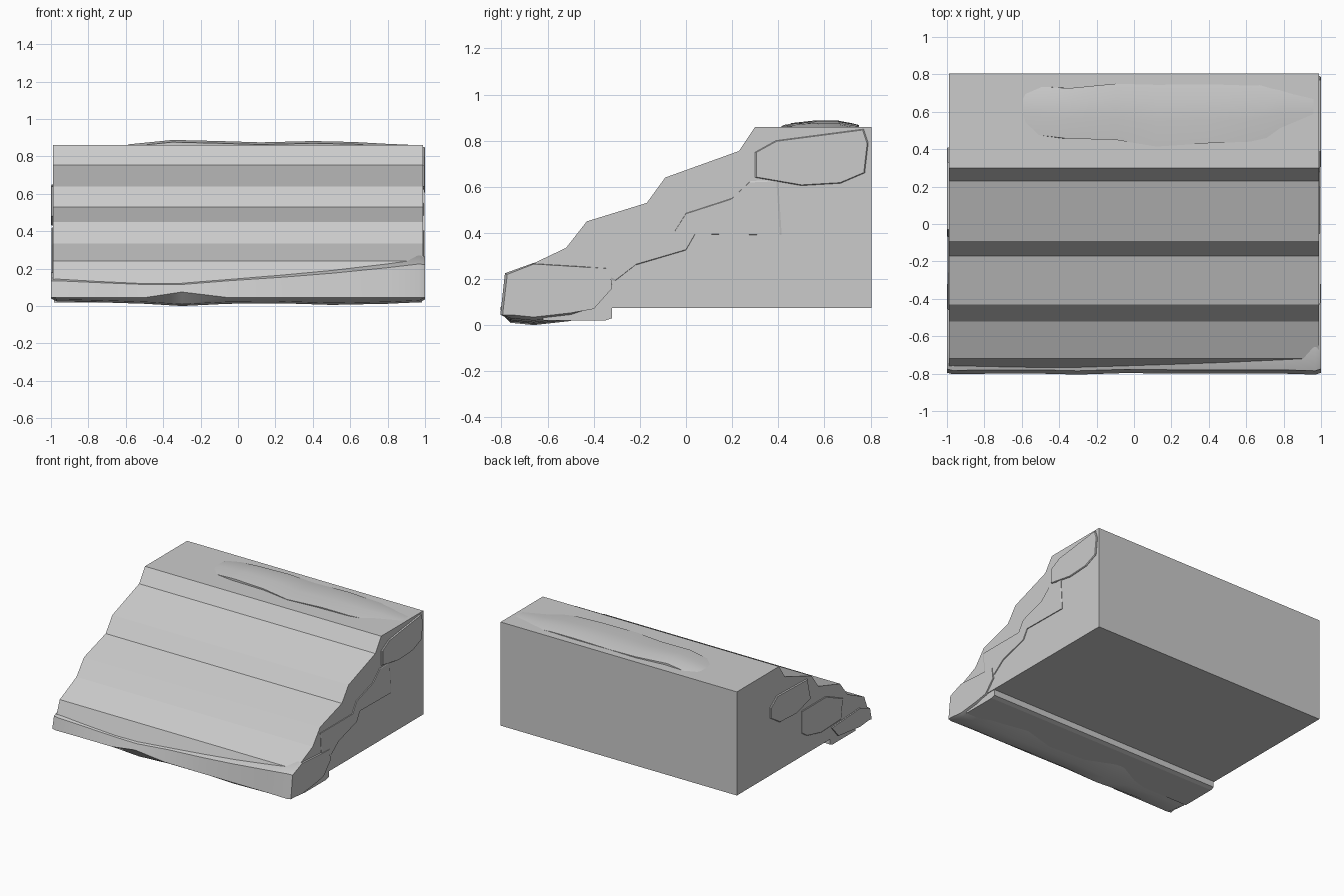
import bpy, bmesh

def loft(name, rings, smooth=True):
    """Closed solid through (x, [(y, z), ...]) cross-sections with equal point counts."""
    bm = bmesh.new()
    rows = [[bm.verts.new((x, y, z)) for y, z in pts] for x, pts in rings]
    n = len(rows[0])
    for a, b in zip(rows, rows[1:]):
        for i in range(n):
            j = (i + 1) % n
            bm.faces.new((a[i], a[j], b[j], b[i]))
    bm.faces.new(rows[0])
    bm.faces.new(rows[-1])
    bmesh.ops.recalc_face_normals(bm, faces=bm.faces)
    me = bpy.data.meshes.new(name)
    bm.to_mesh(me)
    bm.free()
    ob = bpy.data.objects.new(name, me)
    bpy.context.collection.objects.link(ob)
    if smooth:
        bpy.ops.object.select_all(action='DESELECT')
        ob.select_set(True)
        bpy.context.view_layer.objects.active = ob
        bpy.ops.object.shade_smooth_by_angle(angle=0.6)
    return ob

def slab(name, outline, x0, x1):
    return loft(name, [(x0, outline), (x1, outline)], False)

# Stepped embankment body
body = [(-0.785, 0.075), (-0.72, 0.24), (-0.52, 0.335), (-0.43, 0.45),
        (-0.17, 0.53), (-0.09, 0.64), (0.23, 0.755), (0.30, 0.86),
        (0.805, 0.86), (0.805, 0.075)]
slab("stepped_bank", body, -0.99, 0.99)

# Long foot stone under the front edge: x, front y, top z, underside z
foot = []
for x, fy, top, low in [(-1.0, -0.795, 0.18, 0.04), (-0.97, -0.803, 0.18, 0.025),
                        (-0.75, -0.80, 0.17, 0.02), (-0.5, -0.80, 0.16, 0.012),
                        (-0.3, -0.805, 0.16, 0.0), (-0.05, -0.797, 0.18, 0.012),
                        (0.25, -0.80, 0.20, 0.014), (0.5, -0.80, 0.22, 0.006),
                        (0.8, -0.80, 0.25, 0.012), (0.97, -0.805, 0.27, 0.02),
                        (1.0, -0.795, 0.265, 0.035)]:
    lip = 0.075 if x == -0.3 else 0.045
    foot.append((x, [(fy, lip), (fy + 0.02, top - 0.045), (-0.66, top), (-0.33, top - 0.02),
                     (-0.32, 0.16), (-0.40, 0.07), (-0.5, low + 0.018), (-0.66, low),
                     (-0.76, low + 0.01)]))
loft("foot_stone", foot)

# Narrow ledge behind the foot stone
slab("foot_ledge", [(-0.62, 0.02), (-0.62, 0.12), (-0.32, 0.12), (-0.32, 0.03), (-0.35, 0.02)],
     -0.985, 0.985)

# Crest stone breaking through the top, sinking towards the left
crest = []
for x, dy, dz, sy in [(-0.75, 0.02, -0.06, 0.7), (-0.58, 0.02, 0.005, 0.85), (-0.35, 0.0, 0.028, 0.9),
                      (-0.1, 0.01, 0.022, 1.0), (0.12, -0.01, 0.015, 1.1),
                      (0.4, 0.0, 0.022, 1.05), (0.62, 0.0, 0.017, 1.0),
                      (0.78, 0.02, 0.008, 0.9), (0.96, 0.02, 0.0, 0.8)]:
    top = [(0.44, -0.012), (0.56, 0.0), (0.66, 0.0), (0.74, -0.014)]
    ring = [(0.60 + (y - 0.60) * sy + dy, 0.86 + dz + z) for y, z in top]
    crest.append((x, ring + [(0.74, 0.70), (0.46, 0.70)]))
loft("crest_stone", crest)

# Flat stones showing on the ends
def end_stone(name, outline, side, depth=0.006):
    cy = sum(p[0] for p in outline) / len(outline)
    cz = sum(p[1] for p in outline) / len(outline)
    inner = [(cy + (y - cy) * 0.98, cz + (z - cz) * 0.97) for y, z in outline]
    loft(name, [(side * 0.93, outline), (side * (0.99 + depth * 0.5), outline),
                (side * (0.99 + depth), inner)], False)

upper_right = [(0.30, 0.64), (0.30, 0.75), (0.39, 0.80), (0.77, 0.85), (0.79, 0.79),
               (0.775, 0.66), (0.67, 0.615), (0.50, 0.605)]
middle_right = [(-0.43, 0.405), (-0.05, 0.405), (0.0, 0.485), (0.20, 0.55), (0.28, 0.625),
                (0.40, 0.63), (0.415, 0.39), (0.04, 0.395), (0.0, 0.325), (-0.22, 0.26),
                (-0.31, 0.19), (-0.42, 0.25)]
upper_left = [(0.41, 0.51), (0.41, 0.59), (0.33, 0.65), (-0.03, 0.64), (-0.07, 0.48),
              (0.10, 0.43), (0.30, 0.44)]
middle_left = [(0.03, 0.25), (0.03, 0.42), (-0.26, 0.42), (-0.46, 0.33), (-0.44, 0.18),
               (-0.20, 0.17), (-0.03, 0.21)]
end_stone("upper_right_stone", upper_right, 1, 0.01)
end_stone("middle_right_stone", middle_right, 1)
end_stone("upper_left_stone", upper_left, -1, 0.01)
end_stone("middle_left_stone", middle_left, -1)
